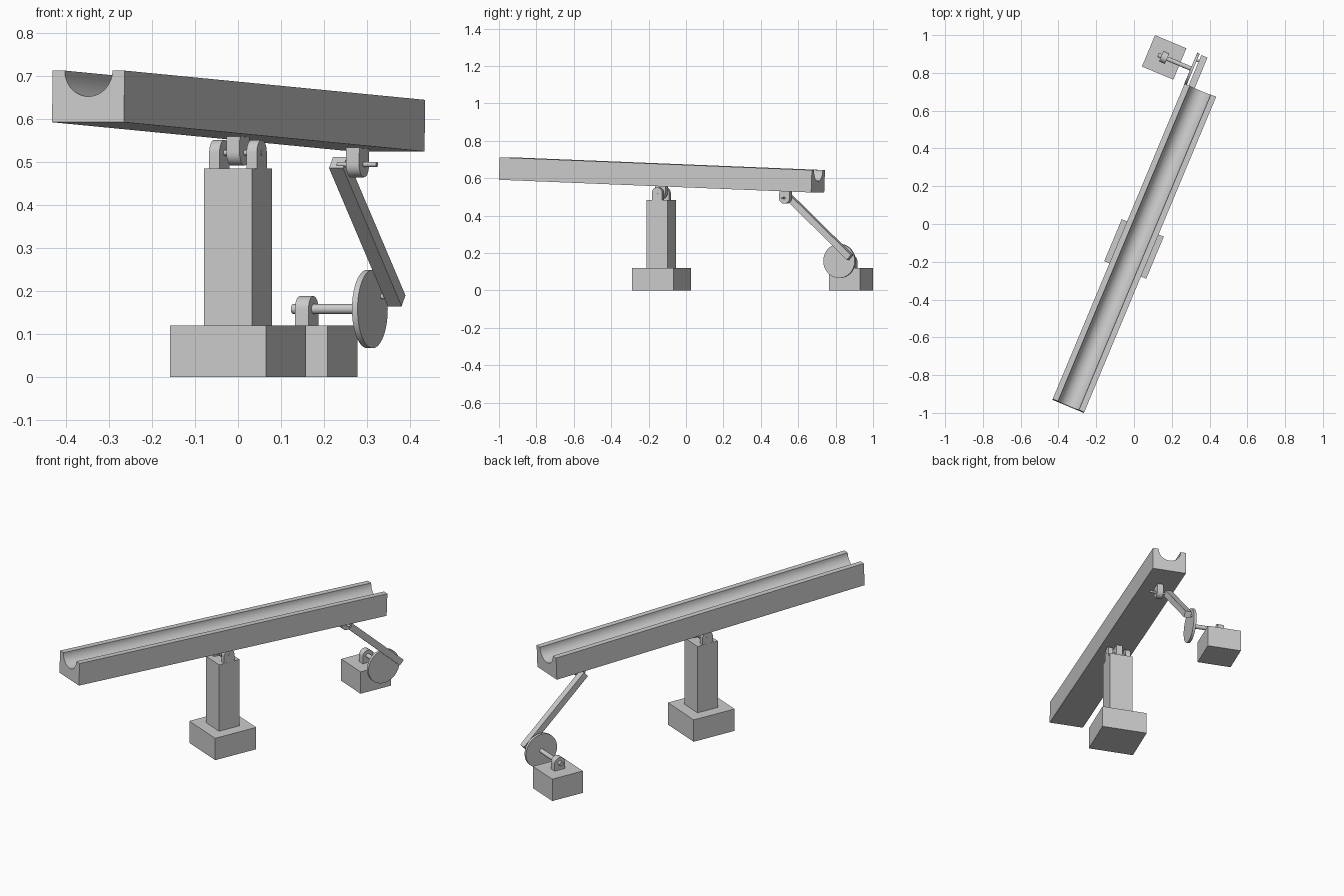
import bpy, bmesh
from math import sin, cos, pi, radians
from mathutils import Matrix, Vector

if "Cube" in bpy.data.objects:
    bpy.data.objects.remove(bpy.data.objects["Cube"])

# Whole machine is turned about z; local y runs along the trough, local x across it
WORLD = Matrix.Translation((0, -0.132, 0)) @ Matrix.Rotation(radians(-22.7), 4, 'Z')
PIVOT_Z, CRANK_Z = 0.521, 0.158
TILT = Matrix.Translation((0, 0, PIVOT_Z)) @ Matrix.Rotation(radians(-2.15), 4, 'X')
RISE = 0.037          # lug pin height above its mounting face


def extrude(name, pts, direction, matrix=Matrix()):
    """Prism: profile points swept along a direction."""
    bm = bmesh.new()
    face = bm.faces.new([bm.verts.new(p) for p in pts])
    ret = bmesh.ops.extrude_face_region(bm, geom=[face], use_keep_orig=True)
    verts = [g for g in ret['geom'] if isinstance(g, bmesh.types.BMVert)]
    bmesh.ops.translate(bm, verts=verts, vec=Vector(direction))
    bmesh.ops.recalc_face_normals(bm, faces=bm.faces)
    mesh = bpy.data.meshes.new(name)
    bm.to_mesh(mesh)
    bm.free()
    for p in mesh.polygons:
        p.use_smooth = True
    mesh.set_sharp_from_angle(angle=radians(30))
    ob = bpy.data.objects.new(name, mesh)
    bpy.context.collection.objects.link(ob)
    ob.matrix_world = WORLD @ matrix
    return ob


def block(name, x, y, z0, z1, size):
    h = size / 2
    pts = [(x - h, y - h, z0), (x + h, y - h, z0), (x + h, y + h, z0), (x - h, y + h, z0)]
    return extrude(name, pts, (0, 0, z1 - z0))


def cylinder(name, x0, x1, y, z, r, n=24, matrix=Matrix()):
    pts = [(x0, y + r * cos(2 * pi * i / n), z + r * sin(2 * pi * i / n)) for i in range(n)]
    return extrude(name, pts, (x1 - x0, 0, 0), matrix)


def lug(name, x, y, z, thick, up=1, matrix=Matrix(), r=0.03):
    """Round-ended ear; up=1 stands on a face below, up=-1 hangs from above."""
    x0 = x - thick / 2
    pts = [(x0, y + r * cos(pi * i / 16), z + up * r * sin(pi * i / 16)) for i in range(17)]
    base = z - up * (RISE + 0.003)
    pts += [(x0, y - r, base), (x0, y + r, base)]
    return extrude(name, pts, (thick, 0, 0), matrix)


# Central stand
block("stand_base", 0, 0, 0, 0.12, 0.241)
block("stand_column", 0, 0, 0.12, 0.484, 0.121)
for side, s in (("left", -1), ("right", 1)):
    lug(f"stand_lug_{side}", s * 0.047, 0, PIVOT_Z, 0.026)
cylinder("pivot_pin", -0.061, 0.061, 0, PIVOT_Z, 0.006)

# Tilting trough with half-round groove
bottom, top, half, r, length = RISE, RISE + 0.12, 0.0905, 0.06, 1.811
profile = [(-half, bottom), (half, bottom), (half, top)]
profile += [(r * cos(pi * i / 32), top - r * sin(pi * i / 32)) for i in range(33)]
profile += [(-half, top)]
extrude("trough", [(x, -length / 2, z) for x, z in profile], (0, length, 0), TILT)
lug("trough_pivot_lug", 0, 0, 0, 0.033, -1, TILT)
lug("trough_drive_lug", 0, 0.72, 0, 0.033, -1, TILT)
cylinder("drive_pin", -0.05, 0.049, 0.72, 0, 0.006, matrix=TILT)

# Connecting rod
a, b, h = Vector((0, 0.72, 0.498)), Vector((0, 1.073, 0.177)), 0.0172
d = (b - a).normalized()
side = Vector((0, -d.z, d.y)) * h
rod_x = Vector((-0.067, 0, 0))
extrude("connecting_rod", [rod_x + p for p in (a - side, b - side, b + side, a + side)],
        (0.035, 0, 0))
cylinder("crank_pin", -0.085, -0.05, 1.05, 0.187, 0.006)

# Crank disc, shaft and bearing block
AXLE_Y = 0.997
cylinder("crank_disc", -0.092, -0.078, AXLE_Y, CRANK_Z, 0.091, 64)
cylinder("crank_shaft", -0.279, -0.085, AXLE_Y, CRANK_Z, 0.0115)
lug("bearing_lug", -0.244, AXLE_Y, CRANK_Z, 0.034)
block("bearing_base", -0.244, AXLE_Y, 0, 0.12, 0.18)
